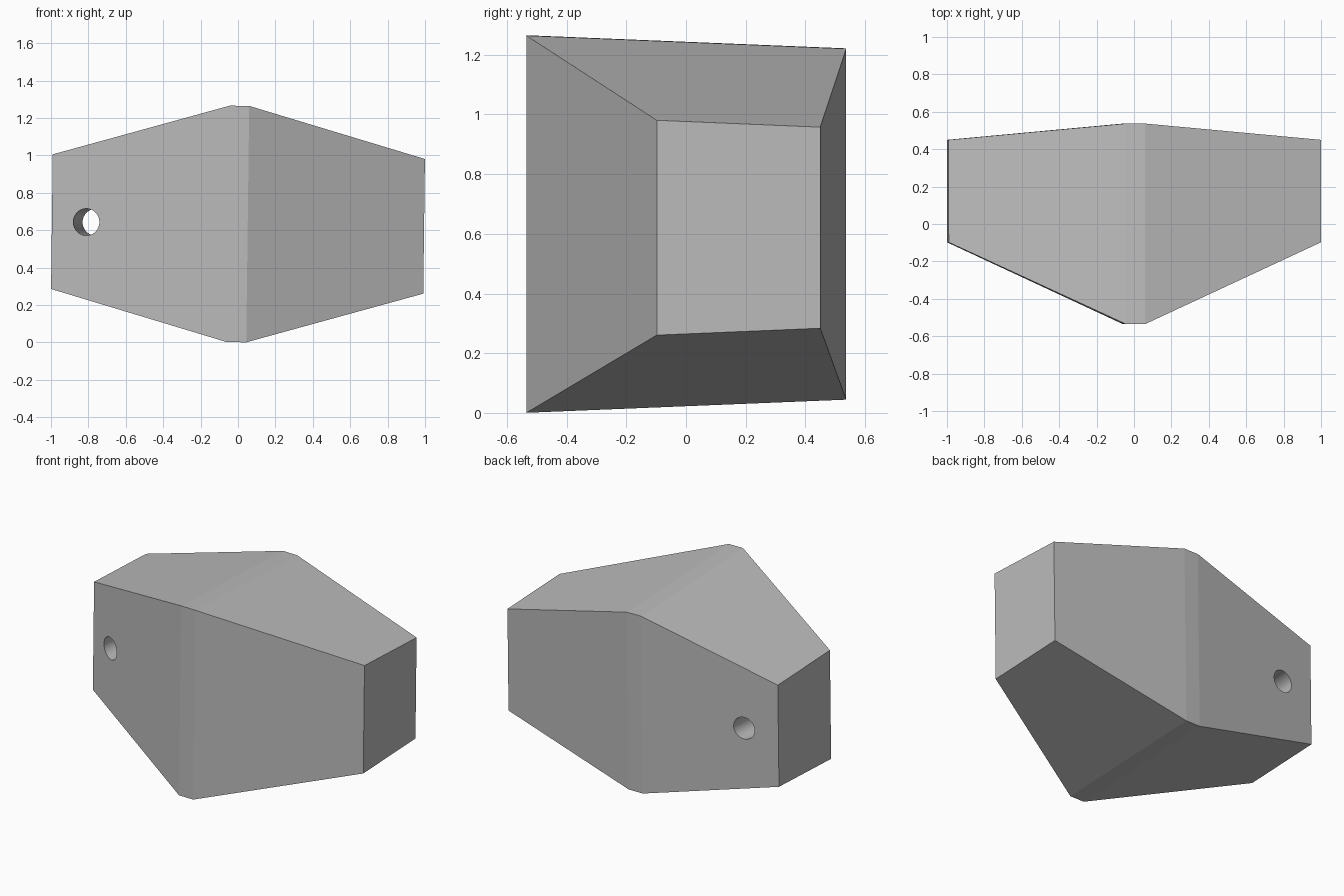
import bpy, bmesh, math
from mathutils import Matrix

cube = bpy.data.objects.get("Cube")
if cube:
    bpy.data.objects.remove(cube, do_unlink=True)

grey = bpy.data.materials.new("plain grey")
grey.use_nodes = True
colour = (0.5, 0.5, 0.5, 1)
grey.diffuse_color = colour
grey.node_tree.nodes["Principled BSDF"].inputs["Base Color"].default_value = colour

MID_Z = 0.633
ROLL = 0.0125


def make_object(name, bm):
    bmesh.ops.recalc_face_normals(bm, faces=bm.faces)
    mesh = bpy.data.meshes.new(name)
    bm.to_mesh(mesh)
    bm.free()
    mesh.materials.append(grey)
    obj = bpy.data.objects.new(name, mesh)
    bpy.context.collection.objects.link(obj)
    return obj


def section(bm, x, front, back, front_half, back_half):
    """Four-cornered cross-section at x, given depth and half heights."""
    corners = [(front, -front_half), (back, -back_half),
               (back, back_half), (front, front_half)]
    return [bm.verts.new((x, y, z)) for y, z in corners]


# Faceted block: large middle band tapering to a smaller section at each end
end = (-0.098, 0.45, 0.36, 0.337)
middle = (-0.535, 0.537, 0.632, 0.588)
bm = bmesh.new()
rings = [section(bm, -0.995, *end), section(bm, -0.052, *middle),
         section(bm, 0.052, *middle), section(bm, 0.995, *end)]
for a, b in zip(rings, rings[1:]):
    for i in range(4):
        j = (i + 1) % 4
        bm.faces.new((a[i], a[j], b[j], b[i]))
bm.faces.new(rings[0])
bm.faces.new(rings[-1])
block = make_object("faceted_block", bm)

# Round holes bored square to the back faces
for side, label in ((-1, "right"), (1, "left")):
    bm = bmesh.new()
    bmesh.ops.create_cone(bm, cap_ends=True, segments=48,
                          radius1=0.072, radius2=0.072, depth=1.6)
    turn = Matrix.Rotation(side * 0.08, 4, "Z") @ Matrix.Rotation(math.pi / 2, 4, "X")
    bm.transform(Matrix.Translation((side * 0.785, 0.14, 0)) @ turn)
    for face in bm.faces:
        face.smooth = len(face.verts) == 4
    cutter = make_object(label + "_hole_cutter", bm)
    cutter.hide_render = True
    cut = block.modifiers.new(label + "_hole", "BOOLEAN")
    cut.operation = "DIFFERENCE"
    cut.solver = "EXACT"
    cut.object = cutter
    bpy.context.view_layer.objects.active = block
    bpy.ops.object.modifier_apply(modifier=cut.name)
    bpy.data.objects.remove(cutter, do_unlink=True)

# Slight roll of the whole block, standing on the ground
block.data.transform(Matrix.Translation((0, 0, MID_Z)) @ Matrix.Rotation(ROLL, 4, "Y"))
